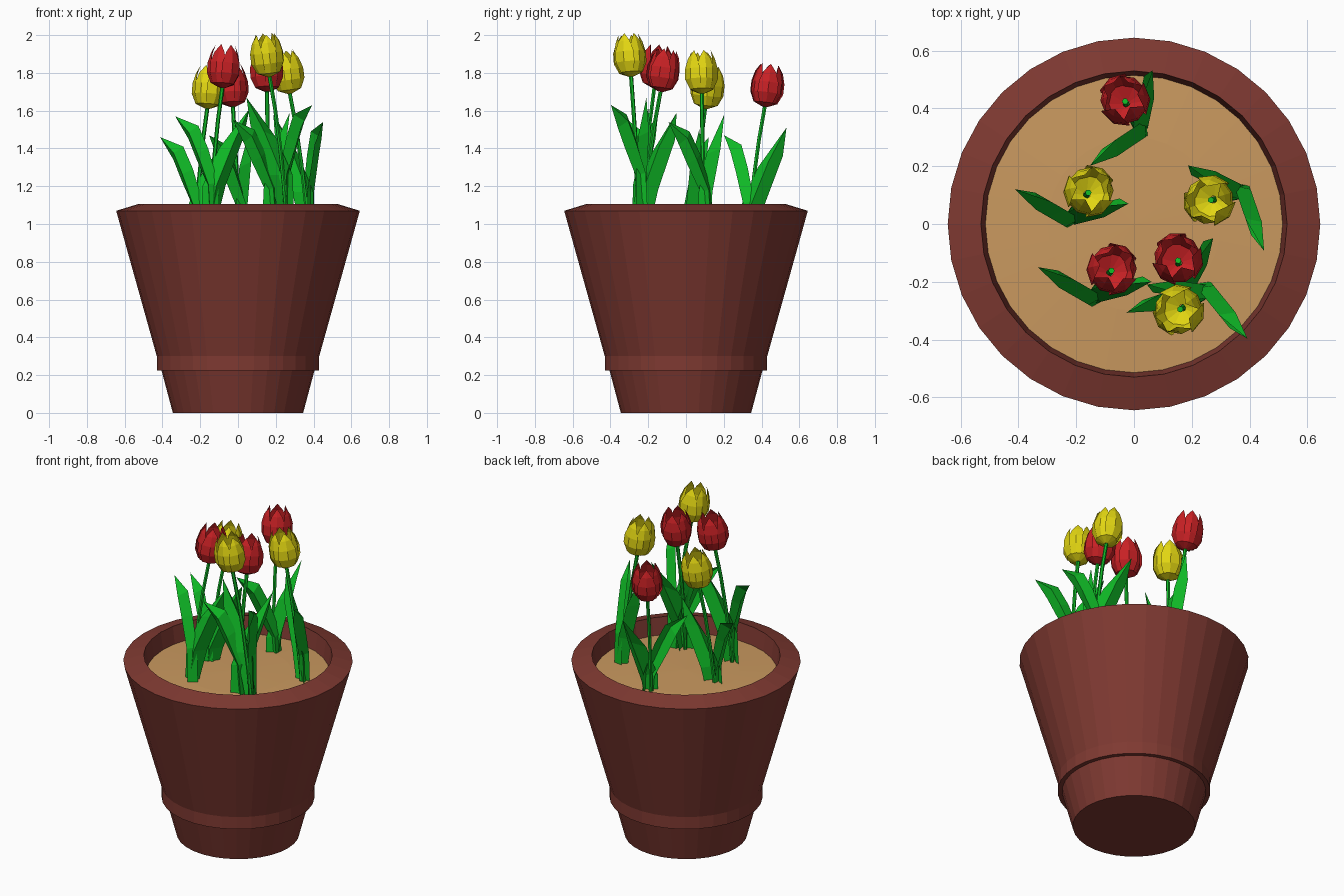
import bpy, bmesh, math
from mathutils import Vector, Matrix

cube = bpy.data.objects.get("Cube")
if cube:
    bpy.data.objects.remove(cube, do_unlink=True)


def material(name, rgb):
    m = bpy.data.materials.new(name)
    m.use_nodes = True
    m.diffuse_color = (*rgb, 1)
    m.node_tree.nodes["Principled BSDF"].inputs["Base Color"].default_value = (*rgb, 1)
    return m


TERRACOTTA = material("terracotta", (0.21, 0.041, 0.031))
SOIL = material("sandy_soil", (0.59, 0.32, 0.115))
GREEN = material("leaf_green", (0.005, 0.50, 0.02))
RED = material("red_petal", (0.58, 0.015, 0.018))
YELLOW = material("yellow_petal", (0.76, 0.67, 0.006))


def make_object(name, bm, mat, matrix=Matrix()):
    mesh = bpy.data.meshes.new(name)
    bm.to_mesh(mesh)
    bm.free()
    mesh.materials.append(mat)
    obj = bpy.data.objects.new(name, mesh)
    obj.matrix_world = matrix
    bpy.context.collection.objects.link(obj)
    return obj


def bridge(bm, rows, closed=False):
    """Join consecutive rows of vertices with faces, collapsing shared points."""
    for a, b in zip(rows, rows[1:]):
        n = len(a)
        for i in range(n if closed else n - 1):
            j = (i + 1) % n
            bm.faces.new(list(dict.fromkeys([a[i], a[j], b[j], b[i]])))


def lathe(name, profile, mat, sides=32):
    bm = bmesh.new()
    rows = []
    for r, z in profile:
        if r == 0:
            rows.append([bm.verts.new((0, 0, z))] * sides)
        else:
            rows.append([bm.verts.new((r * math.cos(i * math.tau / sides),
                                       r * math.sin(i * math.tau / sides), z))
                         for i in range(sides)])
    bridge(bm, rows, True)
    bmesh.ops.recalc_face_normals(bm, faces=bm.faces)
    return make_object(name, bm, mat)


# Pot with foot, collar and bevelled rim, filled with gently domed soil
lathe("pot", [(0, 0), (0.345, 0), (0.405, 0.225), (0.43, 0.225), (0.43, 0.3),
              (0.645, 1.07), (0.53, 1.105), (0.51, 0.97), (0, 0.97)], TERRACOTTA)
lathe("soil", [(0.52, 1.0), (0.3, 1.01), (0, 1.015)], SOIL)


def stem(name, points, radius, matrix, sides=6):
    bm = bmesh.new()
    rows = []
    for p in points:
        rows.append([bm.verts.new(p + radius * Vector((math.cos(k * math.tau / sides),
                                                       math.sin(k * math.tau / sides), 0)))
                     for k in range(sides)])
    bridge(bm, rows, True)
    bm.faces.new(rows[-1])
    bmesh.ops.recalc_face_normals(bm, faces=bm.faces)
    make_object(name, bm, GREEN, matrix)


def leaf(name, inner, outer, tip, angle, fold, matrix):
    """Folded blade; points are (distance along lean, height)."""
    bm = bmesh.new()
    along = Vector((math.cos(angle), math.sin(angle), 0))
    side = Vector((-along.y, along.x, 0))

    def place(u, z, s=0.0):
        return bm.verts.new(along * u + side * s + Vector((0, 0, z)))

    rows = []
    for (ui, zi), (uo, zo) in zip(inner, outer):
        rows.append([place(ui, zi, fold / 2), place((ui + uo) / 2, (zi + zo) / 2, -fold / 2),
                     place(uo, zo, fold / 2)])
    rows.append([place(*tip)] * 3)
    bridge(bm, rows)
    make_object(name, bm, GREEN, matrix)


# Petal outline: (radius, height, half angle in degrees)
PETAL = [(0.012, 0, 30), (0.062, 0.022, 34), (0.086, 0.075, 37),
         (0.086, 0.13, 36), (0.072, 0.185, 26), (0.052, 0.228, 0)]


def flower(name, mat, matrix):
    bm = bmesh.new()
    for k in range(6):
        heading = k * math.pi / 3
        scale = 1.03 if k % 2 else 0.95
        rows = []
        for r, z, half in PETAL:
            row = []
            for s in (-1, 0, 1):
                if half == 0 and s > -1:
                    row.append(row[0])
                    continue
                a = heading + (s if half else 0) * math.radians(half)
                row.append(bm.verts.new((r * scale * math.cos(a), r * scale * math.sin(a), z)))
            rows.append(row)
        bridge(bm, rows)
    make_object(name, bm, mat, matrix)


def tulip(name, mat, x, y, lift, turn):
    """One plant: curved stem, bloom, pistil and two leaves, around its root."""
    m = Matrix.Rotation(math.radians(turn), 4, "Z")
    root = Vector((x, y, lift)) - m @ Vector((0.078, 0.098, 0))
    m = Matrix.Translation(root) @ m
    foot, bend, top = Vector((0, 0, 0.88)), Vector((0.02, 0.04, 1.4)), Vector((0.07, 0.085, 1.72))
    path = [foot.lerp(bend, t).lerp(bend.lerp(top, t), t) for t in (0, 0.25, 0.5, 0.75, 1)]
    stem(name + "_stem", path, 0.011, m)
    tilt = m @ Matrix.Translation(top) @ Matrix.Rotation(math.radians(8), 4, Vector((-0.8, 0.6, 0)))
    flower(name + "_flower", mat, tilt)
    stem(name + "_pistil", [Vector((0, 0, 0)), Vector((0, 0, 0.06))], 0.011, tilt)
    leaf(name + "_outer_leaf", [(-0.06, 0.9), (-0.04, 1.22), (0.02, 1.4), (0.08, 1.52)],
         [(0.0, 0.9), (0.02, 1.2), (0.095, 1.35), (0.14, 1.45)],
         (0.207, 1.57), math.radians(150), -0.05, m)
    leaf(name + "_inner_leaf", [(-0.04, 0.9), (-0.03, 1.2), (0.06, 1.4)],
         [(0.02, 0.9), (0.095, 1.2), (0.195, 1.46)],
         (0.22, 1.61), math.radians(14), 0.05, m)


# Flower bed: colour, bloom position, height offset, turn
tulip("back_red_tulip", RED, -0.035, 0.43, -0.10, 64)
tulip("right_yellow_tulip", YELLOW, -0.155, 0.115, -0.11, 0)
tulip("left_yellow_tulip", YELLOW, 0.26, 0.08, -0.03, 139)
tulip("right_red_tulip", RED, -0.075, -0.155, 0.0, 0)
tulip("middle_red_tulip", RED, 0.15, -0.12, -0.02, 48)
tulip("front_yellow_tulip", YELLOW, 0.155, -0.30, 0.06, 159)
